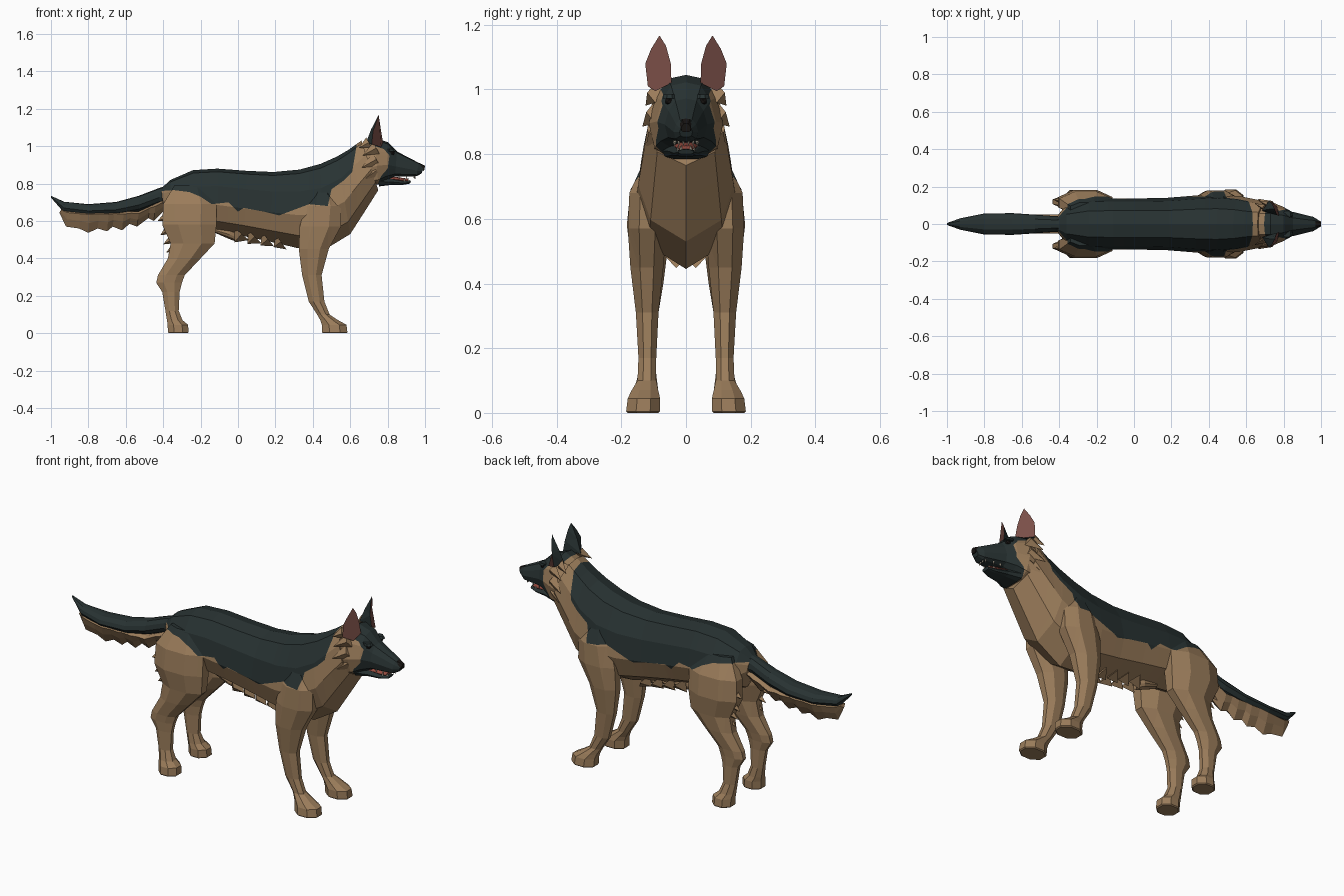
import bpy, bmesh, math
from mathutils import Vector

if "Cube" in bpy.data.objects:
    bpy.data.objects.remove(bpy.data.objects["Cube"])


def colour(name, rgb):
    m = bpy.data.materials.new(name)
    m.diffuse_color = (*rgb, 1)
    m.use_nodes = True
    m.node_tree.nodes["Principled BSDF"].inputs["Base Color"].default_value = m.diffuse_color
    return m


TAN = colour("tan_fur", (0.33, 0.205, 0.105))
BLACK = colour("black_fur", (0.021, 0.032, 0.032))
PINK = colour("inner_ear", (0.20, 0.08, 0.065))
RED = colour("tongue_red", (0.30, 0.07, 0.05))
IVORY = colour("tooth_ivory", (0.65, 0.58, 0.45))
DARK = colour("eye_dark", (0.01, 0.008, 0.007))


def finish(bm, name, mats, mirror=False):
    bmesh.ops.recalc_face_normals(bm, faces=bm.faces)
    me = bpy.data.meshes.new(name)
    bm.to_mesh(me)
    bm.free()
    ob = bpy.data.objects.new(name, me)
    bpy.context.collection.objects.link(ob)
    for m in mats:
        me.materials.append(m)
    if mirror:
        mod = ob.modifiers.new("mirror", 'MIRROR')
        mod.use_axis = (False, True, False)
        mod.use_mirror_merge = False
    return ob


def loft(rings):
    """Skin closed rings of points and cap both ends."""
    bm = bmesh.new()
    vs = [[bm.verts.new(p) for p in r] for r in rings]
    n = len(vs[0])
    for a, b in zip(vs, vs[1:]):
        for i in range(n):
            j = (i + 1) % n
            bm.faces.new((a[i], a[j], b[j], b[i]))
    bm.faces.new(vs[0])
    bm.faces.new(vs[-1])
    return bm


BODY = [(0, 0), (.05, .52), (.28, .88), (.58, 1), (.84, .74), (1, 0)]
HEAD = [(0, 0), (.05, .5), (.28, .82), (.6, 1), (.9, .85), (1, .5)]
FRINGE = [(0, .6), (.15, 1), (.55, .6), (1, 0)]


def spine_loft(stations, profile):
    """Stations: top x, top z, bottom x, bottom z, half width."""
    rings = []
    for tx, tz, bx, bz, w in stations:
        half = [(tx + (bx - tx) * t, w * s, tz + (bz - tz) * t) for t, s in profile]
        rings.append(half + [(x, -y, z) for x, y, z in reversed(half) if abs(y) > 1e-6])
    return loft(rings)


def leg_loft(levels):
    """Levels: z, back x, front x, inner y, outer y; eight-sided."""
    k = 1 / math.cos(math.pi / 8)
    rings = []
    for z, x0, x1, y0, y1 in levels:
        ang = [math.pi / 8 + i * math.pi / 4 for i in range(8)]
        rings.append([((x0 + x1) / 2 + (x1 - x0) / 2 * k * math.cos(a),
                       (y0 + y1) / 2 + (y1 - y0) / 2 * k * math.sin(a), z) for a in ang])
    return loft(rings)


def paint(bm, line, u, v):
    """Cut along a zigzag line in the u,v plane; faces beyond it get slot 1."""
    def cut(faces, co, no):
        geom = list({g for f in faces for g in (f, *f.edges, *f.verts)})
        if geom:
            bmesh.ops.bisect_plane(bm, geom=geom, dist=1e-5, plane_co=co, plane_no=no)

    for p in line:
        co, no = Vector(), Vector()
        co[u], no[u] = p[0], 1
        cut(list(bm.faces), co, no)
    for (u0, v0), (u1, v1) in zip(line, line[1:]):
        co, no = Vector(), Vector()
        co[u], co[v], no[u], no[v] = u0, v0, v0 - v1, u1 - u0
        cut([f for f in bm.faces if u0 < f.calc_center_median()[u] < u1], co, no.normalized())
    for f in bm.faces:
        c = f.calc_center_median()
        lim = line[0][1] if c[u] <= line[0][0] else line[-1][1]
        for (u0, v0), (u1, v1) in zip(line, line[1:]):
            if u0 < c[u] <= u1:
                lim = v0 + (v1 - v0) * (c[u] - u0) / (u1 - u0)
        f.material_index = int(c[v] > lim)
    return bm


def tufts(name, items, mat):
    """Pointed locks: base point, tip point, height, width."""
    bm = bmesh.new()
    for base, tip, h, w in items:
        b, t = Vector(base), Vector(tip)
        d = (t - b).normalized()
        side = Vector((0, 1, 0)) if abs(d.y) < .7 else Vector((1, 0, 0))
        up = d.cross(side).normalized()
        p = [bm.verts.new(q) for q in (b + up * h, b + side * w, b - up * h, b - side * w, t)]
        bm.faces.new(p[:4])
        for i in range(4):
            bm.faces.new((p[i], p[(i + 1) % 4], p[4]))
    return finish(bm, name, [mat], True)


# Dark saddle edge along the flank
SADDLE = [(-.42, .76), (-.34, .765), (-.26, .755), (-.2, .73), (-.14, .69), (-.05, .70), (0, .65),
          (.03, .67), (.14, .65), (.22, .63), (.3, .66), (.38, .69), (.48, .68), (.5, .77),
          (.57, .82), (.61, .86), (.64, 1.04)]

# Torso and neck
body = spine_loft([
    (-.41, .775, -.40, .67, .05), (-.36, .82, -.37, .60, .10), (-.24, .872, -.24, .56, .135),
    (-.11, .88, -.11, .545, .137), (.05, .868, .03, .52, .137), (.19, .862, .17, .49, .14),
    (.33, .875, .32, .455, .152), (.44, .905, .46, .445, .158), (.53, .945, .60, .53, .148),
    (.59, .98, .69, .67, .132), (.66, 1.03, .75, .765, .12)], BODY)
finish(paint(body, SADDLE, 0, 2), "torso_and_neck", [TAN, BLACK])

# Legs with paws
front = leg_loft([
    (.80, .41, .49, .05, .12), (.68, .36, .55, .06, .175), (.57, .33, .55, .06, .18),
    (.45, .325, .485, .07, .172), (.31, .343, .447, .085, .155), (.17, .378, .462, .092, .147),
    (.10, .423, .49, .092, .15), (.07, .44, .535, .086, .168), (.045, .448, .58, .08, .18),
    (.005, .45, .585, .08, .185), (0, .455, .58, .085, .18)])
finish(paint(front, SADDLE, 0, 2), "front_leg", [TAN, BLACK], True)
hind = leg_loft([
    (.79, -.34, -.17, .05, .115), (.69, -.40, -.115, .05, .172), (.58, -.405, -.115, .05, .183),
    (.48, -.36, -.125, .06, .17), (.40, -.375, -.2, .07, .163), (.31, -.428, -.285, .085, .15),
    (.27, -.437, -.30, .09, .147), (.22, -.405, -.312, .093, .145), (.12, -.388, -.317, .092, .147),
    (.07, -.38, -.297, .086, .162), (.045, -.376, -.267, .08, .178), (.005, -.375, -.264, .08, .182),
    (0, -.37, -.27, .085, .178)])
finish(paint(hind, SADDLE, 0, 2), "hind_leg", [TAN, BLACK], True)

# Tail with ragged fringe
tail = [(-.34, .80, .68, .05), (-.42, .777, .69, .042), (-.53, .735, .65, .05), (-.65, .702, .63, .058),
        (-.8, .69, .628, .056), (-.93, .703, .645, .03), (-1, .735, .725, .005)]
finish(spine_loft([(x, t, x, b, w) for x, t, b, w in tail], BODY), "tail", [BLACK])
fringe = [(-.38, .66), (-.44, .60), (-.47, .615), (-.53, .57), (-.57, .585), (-.61, .55), (-.66, .57),
          (-.69, .545), (-.74, .56), (-.79, .537), (-.84, .56), (-.91, .57), (-.945, .645)]
rows = []
for x, z in fringe:
    top = .652 + max(0, x + .53) * .45 + max(0, -.85 - x) * .1
    rows.append((x, top, x - .01, z, max(.015, .05 - max(0, -.8 - x) * .2)))
finish(spine_loft(rows, FRINGE), "tail_fringe", [TAN])

# Head with dark mask
head = spine_loft([
    (.65, 1.01, .70, .79, .112), (.73, 1.045, .75, .795, .115), (.80, 1.022, .795, .82, .092),
    (.85, .972, .84, .838, .066), (.91, .94, .91, .838, .05), (.965, .912, .955, .84, .038),
    (.998, .89, .98, .853, .02)], HEAD)
MASK = [(.78, .74), (.84, .765), (.88, .80), (.95, .81), (.985, .78), (1.01, .705), (1.06, .68)]
finish(paint(head, MASK, 2, 0), "head", [TAN, BLACK])
finish(spine_loft([
    (.75, .85, .755, .785, .075), (.82, .832, .82, .793, .052), (.88, .818, .88, .793, .038),
    (.925, .815, .92, .80, .024)], HEAD), "lower_jaw", [BLACK])
finish(spine_loft([
    (.79, .842, .79, .82, .04), (.87, .832, .87, .812, .03), (.91, .826, .91, .811, .02)],
    HEAD), "tongue", [RED])
tufts("teeth", [((x, y, .842), (x + .003, y, .824), .005, .005)
                for x, y in ((.94, .022), (.945, .008), (.90, .034), (.86, .036))] +
      [((x, y, .812), (x, y, .829), .005, .005) for x, y in ((.913, .015), (.89, .024))], IVORY)
finish(spine_loft([(.97, .91, .965, .875, .024), (1.0, .895, .995, .868, .015)], HEAD), "nose", [DARK])

# Eyes under brow ridges
bm = bmesh.new()
bmesh.ops.create_icosphere(bm, subdivisions=1, radius=.014)
bmesh.ops.translate(bm, verts=bm.verts, vec=(.826, .052, .964))
finish(bm, "eye", [DARK], True)
bm = leg_loft([(.972, .80, .848, .03, .072), (.985, .795, .838, .032, .07)])
finish(bm, "brow", [BLACK], True)

# Ears with pink inset fronts
rim = [(.775, .045, 1.02), (.765, .047, 1.08), (.757, .062, 1.135), (.752, .082, 1.167),
       (.738, .108, 1.125), (.722, .126, 1.08), (.715, .118, 1.01), (.765, .095, .995)]
bm = bmesh.new()
vs = [bm.verts.new(p) for p in rim]
low, high = bm.verts.new((.685, .07, 1.02)), bm.verts.new((.712, .078, 1.09))
face = bm.faces.new(vs)
for i in range(8):
    bm.faces.new((vs[i], vs[(i + 1) % 8], high if 1 <= i <= 4 else low))
bm.faces.new((vs[1], high, low))
bm.faces.new((vs[5], low, high))
bmesh.ops.inset_individual(bm, faces=[face], thickness=.007, depth=-.004)
face.material_index = 1
finish(bm, "ear", [BLACK, PINK], True)

# Fur locks on cheeks, thighs and belly
tufts("cheek_fur", [
    ((.74, .095, .99), (.665, .125, .95), .035, .025), ((.74, .095, .93), (.66, .135, .885), .04, .028),
    ((.74, .09, .87), (.67, .125, .82), .035, .025), ((.70, .085, 1.02), (.645, .11, .99), .03, .02)], TAN)
tufts("thigh_fur", [
    ((-.34, .12, .64), (-.43, .13, .60), .05, .045), ((-.34, .12, .57), (-.415, .125, .525), .045, .04),
    ((-.32, .12, .52), (-.40, .12, .475), .04, .036), ((-.31, .115, .48), (-.385, .115, .43), .035, .032)], TAN)
tufts("belly_fur", [
    ((x, .03, .535 - x * .2), (x - .04, .02, .488 - x * .12), .05, .04)
    for x in (.02, .09, .16, .23)], TAN)
finish(spine_loft([(-.13, .57, -.13, .54, .02), (-.04, .56, -.05, .505, .028),
                   (.0, .54, -.01, .49, .015)], BODY), "belly_ridge", [TAN])
